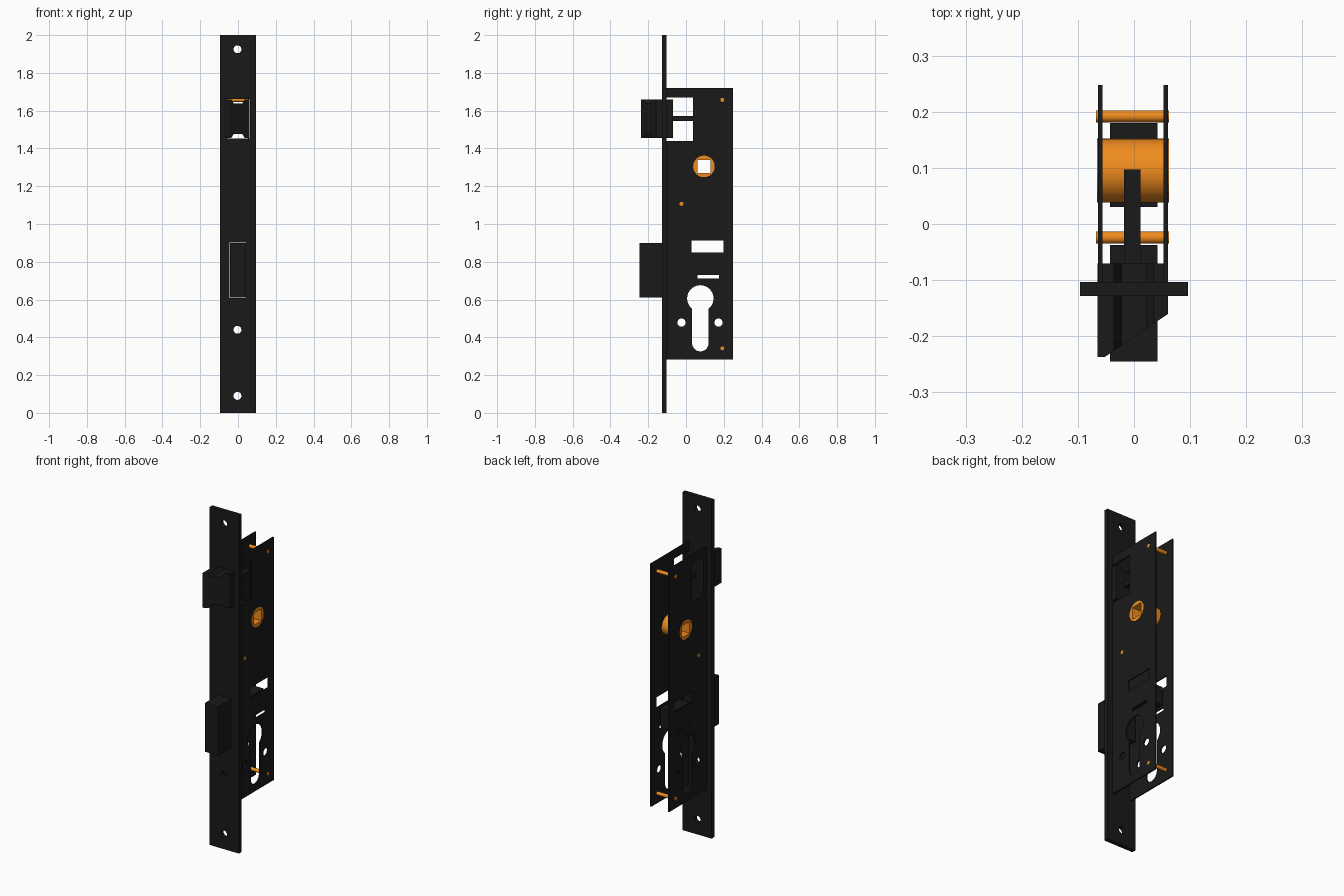
import bpy, bmesh, math
from mathutils import Matrix, Vector

if "Cube" in bpy.data.objects:
    bpy.data.objects.remove(bpy.data.objects["Cube"])


def material(name, rgb):
    m = bpy.data.materials.new(name)
    m.diffuse_color = (*rgb, 1)
    m.use_nodes = True
    m.node_tree.nodes["Principled BSDF"].inputs["Base Color"].default_value = m.diffuse_color
    return m


BLACK = material("black_steel", (0.01, 0.01, 0.01))
BRASS = material("orange_metal", (0.87, 0.26, 0.013))

# extrusion axis -> world directions of the profile's u, v and the depth w
AXES = {
    "x": ((0, 1, 0), (0, 0, 1), (1, 0, 0)),
    "y": ((-1, 0, 0), (0, 0, 1), (0, 1, 0)),
    "z": ((1, 0, 0), (0, 1, 0), (0, 0, 1)),
}


def rect(u0, u1, v0, v1):
    return [(u0, v0), (u1, v0), (u1, v1), (u0, v1)]


def arc(u, v, r, a0=0, a1=360, n=32):
    full = a1 - a0 == 360
    count = n if full else n + 1
    return [(u + r * math.cos(math.radians(a0 + (a1 - a0) * i / n)),
             v + r * math.sin(math.radians(a0 + (a1 - a0) * i / n))) for i in range(count)]


def extrude(name, loops, axis, lo, hi, mat):
    """Fill an outline with holes and extrude it along an axis from lo to hi."""
    cu = bpy.data.curves.new(name, "CURVE")
    cu.dimensions, cu.fill_mode, cu.extrude = "2D", "BOTH", (hi - lo) / 2
    for loop in loops:
        s = cu.splines.new("POLY")
        s.points.add(len(loop) - 1)
        for p, (u, v) in zip(s.points, loop):
            p.co = (u, v, 0, 1)
        s.use_cyclic_u = True
    tmp = bpy.data.objects.new(name + "_curve", cu)
    bpy.context.collection.objects.link(tmp)
    dg = bpy.context.evaluated_depsgraph_get()
    me = bpy.data.meshes.new_from_object(tmp.evaluated_get(dg))
    bpy.data.objects.remove(tmp)
    bm = bmesh.new()
    bm.from_mesh(me)
    bmesh.ops.remove_doubles(bm, verts=bm.verts, dist=1e-5)
    u, v, w = (Vector(a) for a in AXES[axis])
    rot = Matrix((u, v, w)).transposed().to_4x4()
    bm.transform(Matrix.Translation(w * (lo + hi) / 2) @ rot)
    bmesh.ops.recalc_face_normals(bm, faces=bm.faces)
    bm.to_mesh(me)
    bm.free()
    me.name = name
    me.materials.clear()
    me.materials.append(mat)
    ob = bpy.data.objects.new(name, me)
    bpy.context.collection.objects.link(ob)
    bpy.ops.object.select_all(action="DESELECT")
    ob.select_set(True)
    bpy.context.view_layer.objects.active = ob
    bpy.ops.object.shade_smooth_by_angle(angle=math.radians(30))
    return ob


# faceplate with screw holes and bolt openings
extrude("faceplate", [rect(-0.096, 0.096, 0, 2)]
        + [arc(0.003, z, 0.021) for z in (1.925, 0.44, 0.09)]
        + [rect(-0.063, 0.067, 1.453, 1.662), rect(-0.043, 0.044, 0.608, 0.902)],
        "y", -0.128, -0.103, BLACK)

# side plates: outline notched around the latch, with all cut-outs
outline = [(-0.103, 0.283), (0.248, 0.283), (0.248, 1.72), (-0.103, 1.72),
           (-0.103, 1.67), (0.036, 1.67), (0.036, 1.44), (-0.103, 1.44)]
half = math.degrees(math.asin(0.0435 / 0.07))
keyhole = arc(0.076, 0.606, 0.07, -90 + half, 270 - half) + arc(0.076, 0.369, 0.0435, 180, 360, 16)
holes = [keyhole, arc(0.095, 1.305, 0.055),
         rect(0.028, 0.198, 0.848, 0.912), rect(0.061, 0.174, 0.712, 0.731),
         arc(-0.024, 0.478, 0.022), arc(0.172, 0.478, 0.022)]
for side, lo, hi in (("left", -0.064, -0.056), ("right", 0.053, 0.061)):
    extrude(side + "_case_plate", [outline] + holes, "x", lo, hi, BLACK)

# spindle hub with square hole
extrude("spindle_hub", [arc(0.095, 1.305, 0.057, n=48), rect(0.06, 0.13, 1.27, 1.34)],
        "x", -0.066, 0.062, BRASS)

# spacer pins
for i, (y, z) in enumerate([(0.192, 1.657), (-0.024, 1.107), (0.192, 0.342)]):
    extrude(f"spacer_pin_{i + 1}", [arc(y, z, 0.0107, n=24)], "x", -0.068, 0.062, BRASS)

# deadbolt and its inner lever block
extrude("deadbolt", [rect(-0.245, -0.037, 0.61, 0.90)], "x", -0.043, 0.042, BLACK)
extrude("lever_block", [rect(0.03, 0.18, 0.735, 0.845)], "x", -0.043, 0.042, BLACK)

# bevelled latch with shallow grooves above and below
latch = extrude("latch", [[(-0.065, -0.07), (-0.065, -0.237), (-0.052, -0.237),
                           (0.061, -0.16), (0.061, -0.07)]], "z", 1.455, 1.66, BLACK)
for name, edge, s in (("top", 1.66, -1), ("bottom", 1.455, 1)):
    groove = [(-0.036, edge - s * 0.01), (0.036, edge - s * 0.01), (0.036, edge),
              (0.022, edge + s * 0.022), (-0.022, edge + s * 0.022), (-0.036, edge)]
    cutter = extrude(name + "_groove_cutter", [groove], "y", -0.3, 0, BLACK)
    cutter.hide_render = True
    cutter.hide_set(True)
    mod = latch.modifiers.new(name + "_groove", "BOOLEAN")
    mod.object, mod.operation, mod.solver = cutter, "DIFFERENCE", "EXACT"
dg = bpy.context.evaluated_depsgraph_get()
cut_mesh = bpy.data.meshes.new_from_object(latch.evaluated_get(dg))
latch.modifiers.clear()
latch.data = cut_mesh
for ob in [o for o in bpy.data.objects if o.name.endswith("_cutter")]:
    bpy.data.objects.remove(ob)

# latch tail bar
extrude("latch_tail", [rect(-0.075, 0.097, 1.544, 1.571)], "x", -0.018, 0.012, BLACK)
